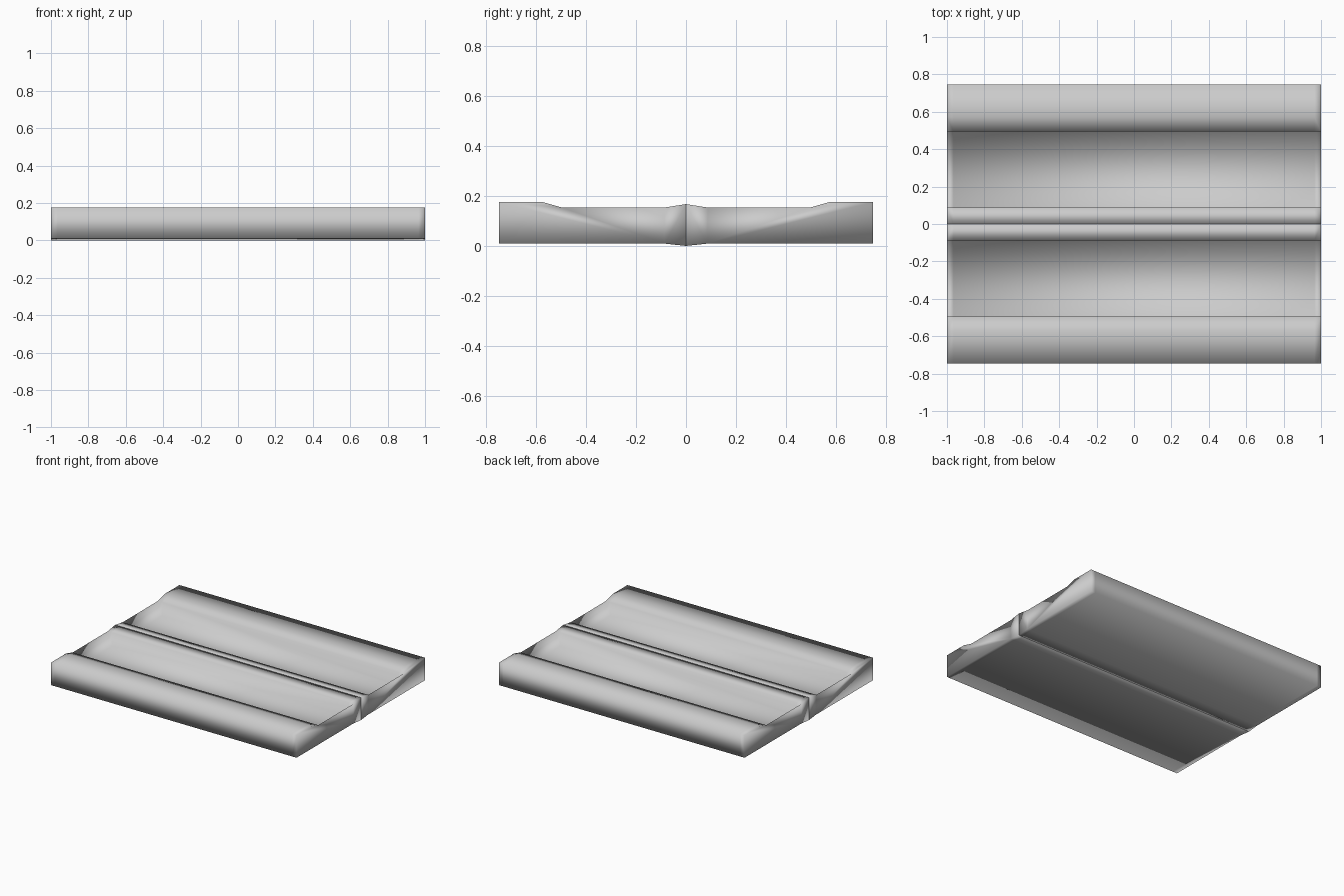
import bpy, bmesh

if "Cube" in bpy.data.objects:
    bpy.data.objects.remove(bpy.data.objects["Cube"])

DEPTH = 0.10    # depth of the sunken lane floor
TOP = 0.153     # height of the lane rim


def section(depth):
    """Half cross-section (y, z): kerb, sunken lane, centre ridge."""
    return [(0.0, 0.0), (0.085, 0.009), (0.747, 0.009), (0.747, 0.175),
            (0.572, 0.175), (0.495, TOP), (0.495, TOP - depth),
            (0.088, TOP - depth), (0.088, TOP), (0.0, 0.167)]


# Lane is full depth except at the very ends, where it ramps up to the rim
stations = [(-1.0, 0), (-0.965, DEPTH), (0.965, DEPTH), (1.0, 0)]


def build_half(name, side):
    bm = bmesh.new()
    rings = [[bm.verts.new((x, side * y, z)) for y, z in section(d)]
             for x, d in stations]
    n = len(rings[0])
    for a, b in zip(rings, rings[1:]):
        for i in range(n):
            j = (i + 1) % n
            bm.faces.new((a[i], a[j], b[j], b[i]))
    bm.faces.new(rings[0])
    bm.faces.new(rings[-1])
    bmesh.ops.remove_doubles(bm, verts=bm.verts[:], dist=1e-5)
    bmesh.ops.recalc_face_normals(bm, faces=bm.faces[:])
    for f in bm.faces:
        f.smooth = True
    mesh = bpy.data.meshes.new(name)
    bm.to_mesh(mesh)
    bm.free()
    obj = bpy.data.objects.new(name, mesh)
    bpy.context.collection.objects.link(obj)
    return obj


# Two closed halves meeting at the centre seam
build_half("back_slab_half", 1)
build_half("front_slab_half", -1)
